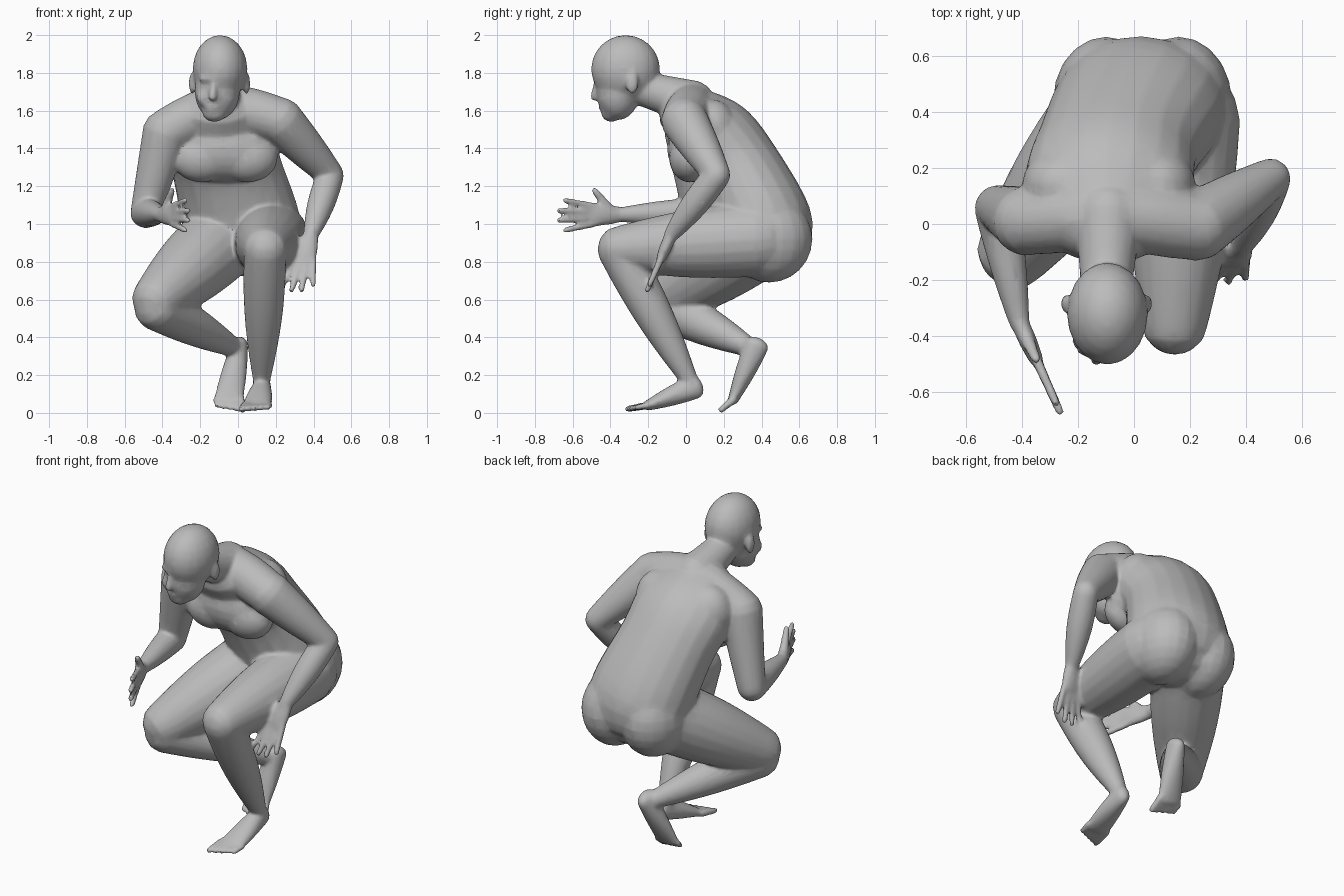
import bpy, bmesh, math
from mathutils import Vector

if "Cube" in bpy.data.objects:
    bpy.data.objects.remove(bpy.data.objects["Cube"])

skin = bpy.data.materials.new("grey_skin")
skin.use_nodes = True
GREY = (0.5, 0.5, 0.5, 1)
skin.diffuse_color = GREY
skin.node_tree.nodes["Principled BSDF"].inputs["Base Color"].default_value = GREY

bm = bmesh.new()
SIDES, STEPS = 20, 5
X, Z = Vector((1, 0, 0)), Vector((0, 0, 1))


def spline(p, q, r, s, t):
    """Smooth blend from q to r of four equal-length lists."""
    return [b + t / 2 * (c - a + t * (2 * a - 5 * b + 4 * c - d + t * (3 * (b - c) + d - a)))
            for a, b, c, d in zip(p, q, r, s)]


def tube(points, ref=X, cap=0.9):
    """Round-ended body through (x, y, z, half width along ref, half depth)."""
    padded = [points[0], *points, points[-1]]
    path = []
    for i in range(len(points) - 1):
        path += [spline(*padded[i:i + 4], k / STEPS) for k in range(STEPS)]
    path.append(points[-1])
    centres = [Vector(p[:3]) for p in path]
    last = len(path) - 1
    frames = []
    for i, (centre, point) in enumerate(zip(centres, path)):
        along = (centres[min(i + 1, last)] - centres[max(i - 1, 0)]).normalized()
        frames.append((centre, along, point[3], point[4]))

    def dome(frame, sign):
        centre, along, wide, deep = frame
        height = min(wide, deep) * cap * sign
        return [(centre + along * height * math.sin(u), along,
                 wide * math.cos(u), deep * math.cos(u)) for u in (0.5, 1, 1.4)]

    rings = []
    for centre, along, wide, deep in dome(frames[0], -1)[::-1] + frames + dome(frames[-1], 1):
        side = (ref - along * ref.dot(along)).normalized()
        up = along.cross(side)
        rings.append([bm.verts.new(centre + side * wide * math.cos(w) + up * deep * math.sin(w))
                      for w in (math.tau * k / SIDES for k in range(SIDES))])
    for low, high in zip(rings, rings[1:]):
        for k in range(SIDES):
            n = (k + 1) % SIDES
            bm.faces.new((low[k], low[n], high[n], high[k]))
    bm.faces.new(rings[0][::-1])
    bm.faces.new(rings[-1])


def limb(start, end, wide, deep=None, bulge=0, ref=X):
    """Tapered limb; wide and deep are (start, end) radii."""
    deep = deep or wide
    points = []
    for k in range(5):
        s = k / 4
        swell = bulge * math.sin(math.pi * s)
        radii = [r[0] + (r[1] - r[0]) * s + swell for r in (wide, deep)]
        points.append([*Vector(start).lerp(Vector(end), s), *radii])
    tube(points, ref)


def blob(centre, size):
    """Ellipsoid muscle or feature."""
    made = bmesh.ops.create_uvsphere(bm, u_segments=SIDES, v_segments=12, radius=1)["verts"]
    for v in made:
        v.co = Vector(centre) + Vector(c * s for c, s in zip(v.co, size))


def hand(wrist, tip, thumb_side):
    """Palm, four fanned fingers and a thumb."""
    wrist, reach = Vector(wrist), Vector(tip) - Vector(wrist)
    knuckle = wrist + reach * 0.42
    limb(wrist, knuckle, (0.042, 0.06), (0.032, 0.025), 0.004, thumb_side)
    for k in (-1.5, -0.5, 0.5, 1.5):
        root = knuckle + thumb_side * k * 0.031
        length = 0.6 - 0.05 * k * k
        limb(root, root + reach * length + thumb_side * k * 0.022, (0.019, 0.016))
    limb(wrist + reach * 0.15 + thumb_side * 0.02,
         wrist + reach * 0.42 + thumb_side * 0.13, (0.028, 0.018))


def foot(heel, ball, toe_reach, outward):
    """Heel-to-ball wedge and five toes, the big one innermost."""
    heel, ball, toe_reach = Vector(heel), Vector(ball), Vector(toe_reach)
    limb(heel, ball, (0.044, 0.078), (0.066, 0.028), 0.006)
    for k in range(5):
        root = ball + X * outward * (k - 2) * 0.033
        radius = 0.022 - 0.001 * k
        limb(root, root + toe_reach * (1 - 0.1 * k), (radius, radius * 0.8))


# torso from pelvis to collar
tube([(0.03, 0.41, 0.9, 0.27, 0.22), (0.02, 0.41, 1, 0.31, 0.26), (-0.06, 0.27, 1.3, 0.29, 0.23),
      (-0.09, 0.14, 1.47, 0.3, 0.22), (-0.1, -0.01, 1.6, 0.22, 0.15)], cap=0.8)
# shoulder girdle
NAPE = (-0.09, 0.04, 1.64)
RIGHT_SHOULDER, LEFT_SHOULDER = (-0.38, 0.01, 1.49), (0.22, -0.01, 1.55)
for shoulder in (RIGHT_SHOULDER, LEFT_SHOULDER):
    limb(NAPE, shoulder, (0.11, 0.12), bulge=0.01, ref=Z)
# chest, shoulder blades and buttocks
blob((-0.07, 0.06, 1.4), (0.29, 0.16, 0.18))
for side in (-1, 1):
    blob((-0.07 + side * 0.12, 0.02, 1.35), (0.16, 0.11, 0.13))
    blob((-0.09 + side * 0.17, 0.14, 1.5), (0.14, 0.13, 0.16))
    blob((0.03 + side * 0.13, 0.44, 0.92), (0.19, 0.23, 0.23))

# neck, skull, face and chin
limb(NAPE, (-0.1, -0.24, 1.72), (0.12, 0.09))
blob((-0.095, -0.32, 1.82), (0.145, 0.183, 0.18))
blob((-0.11, -0.36, 1.7), (0.12, 0.115, 0.15))
blob((-0.125, -0.395, 1.59), (0.065, 0.055, 0.05))
# nose, lips, then brows, cheeks and ears on both sides
limb((-0.13, -0.475, 1.74), (-0.135, -0.485, 1.67), (0.016, 0.022))
blob((-0.13, -0.435, 1.62), (0.05, 0.028, 0.025))
for side in (-1, 1):
    limb((-0.125, -0.475, 1.77), (-0.12 + side * 0.07, -0.445, 1.77), (0.02, 0.02), ref=Z)
    blob((-0.12 + side * 0.05, -0.42, 1.67), (0.05, 0.04, 0.05))
    blob((-0.098 + side * 0.143, -0.285, 1.745), (0.02, 0.034, 0.058))

# left arm, elbow out and hand hanging
elbow, wrist = (0.49, 0.165, 1.26), (0.385, -0.08, 0.94)
limb(LEFT_SHOULDER, elbow, (0.125, 0.072), bulge=0.005, ref=Z)
limb(elbow, wrist, (0.072, 0.04), bulge=0.016)
hand(wrist, (0.31, -0.205, 0.65), -X)

# right arm, forearm reaching forward
elbow, wrist = (-0.49, 0.06, 1.06), (-0.41, -0.35, 1.05)
limb(RIGHT_SHOULDER, elbow, (0.125, 0.08))
limb(elbow, wrist, (0.082, 0.038), bulge=0.006, ref=Z)
hand(wrist, (-0.265, -0.67, 1.045), Z)

# left leg, knee raised in front
knee, ankle = (0.145, -0.36, 0.87), (0.125, 0.02, 0.17)
limb((0.18, 0.38, 0.92), knee, (0.2, 0.118), bulge=0.02)
limb(knee, ankle, (0.112, 0.046), bulge=0.022)
foot((0.13, 0.05, 0.14), (0.1, -0.2, 0.04), (-0.015, -0.11, -0.02), 1)

# right leg, folded with the heel raised
knee, ankle = (-0.43, -0.1, 0.6), (-0.01, 0.35, 0.34)
limb((-0.08, 0.38, 0.92), knee, (0.21, 0.135), bulge=0.02)
limb((-0.43, -0.1, 0.56), ankle, (0.125, 0.048), bulge=0.014, ref=Z)
foot((0.01, 0.375, 0.36), (-0.05, 0.25, 0.07), (0.01, -0.065, -0.055), -1)

# fuse every part into one skin
bmesh.ops.recalc_face_normals(bm, faces=bm.faces)
mesh = bpy.data.meshes.new("crouching_figure")
bm.to_mesh(mesh)
bm.free()
mesh.materials.append(skin)
body = bpy.data.objects.new("crouching_figure", mesh)
bpy.context.collection.objects.link(body)

fuse = body.modifiers.new("fuse", "REMESH")
fuse.mode = "VOXEL"
fuse.voxel_size = 0.01
soften = body.modifiers.new("soften", "SMOOTH")
soften.factor = 0.5
soften.iterations = 9
facet = body.modifiers.new("facet", "DECIMATE")
facet.ratio = 0.14

bpy.context.view_layer.objects.active = body
body.select_set(True)
for name in ("fuse", "soften", "facet"):
    bpy.ops.object.modifier_apply(modifier=name)
bpy.ops.object.shade_smooth_by_angle(angle=math.radians(45))
